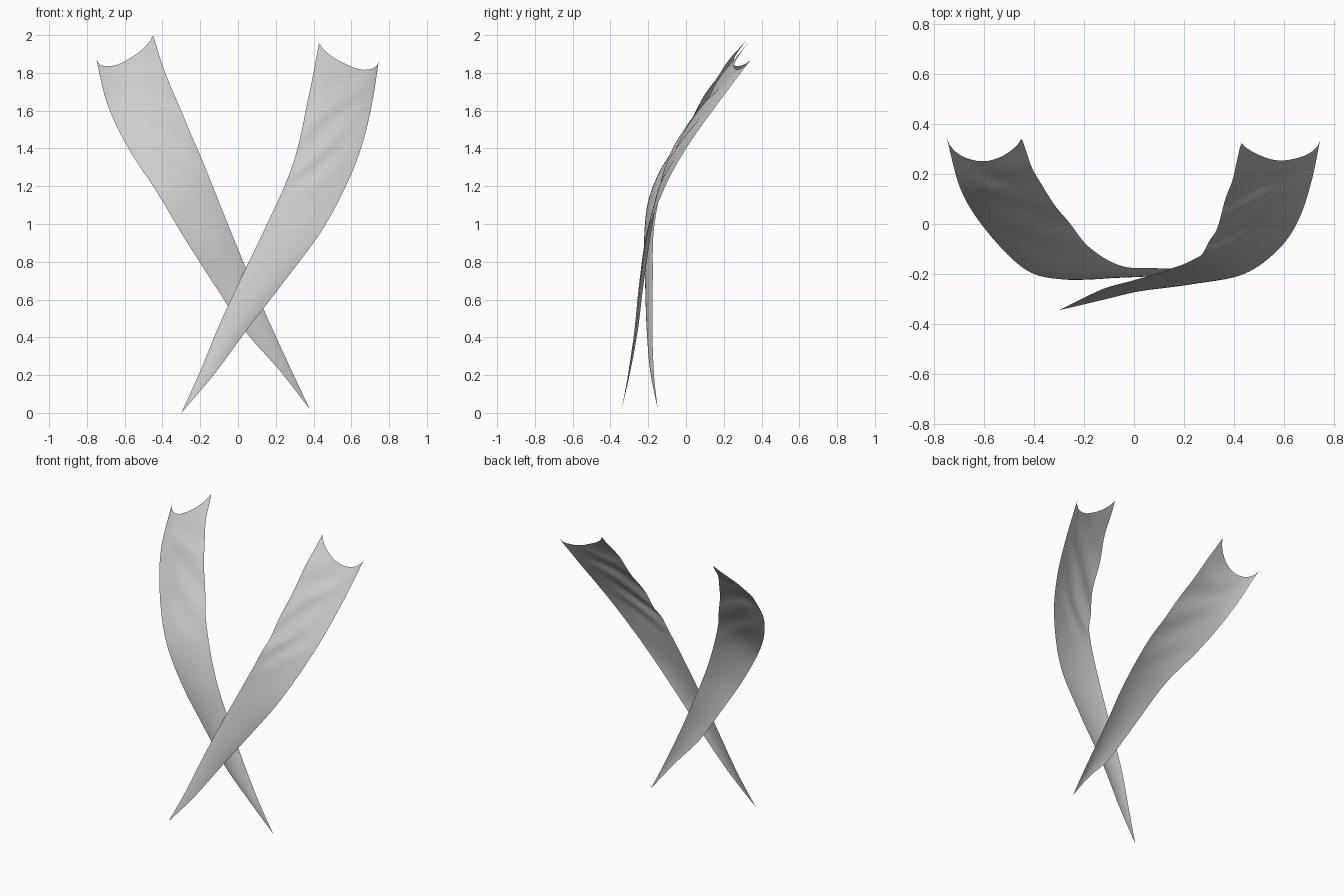
import bpy, math
from mathutils import Vector

if "Cube" in bpy.data.objects:
    bpy.data.objects.remove(bpy.data.objects["Cube"])

ROWS, COLS = 64, 20


def spline(pts, t):
    """Catmull-Rom point on a control polyline, t in 0..1."""
    p = [Vector(q) for q in pts]
    n = len(p) - 1
    i = min(int(t * n), n - 1)
    f = t * n - i
    a = p[i - 1] if i > 0 else 2 * p[0] - p[1]
    d = p[i + 2] if i + 2 <= n else 2 * p[n] - p[n - 1]
    b, c = p[i], p[i + 1]
    return 0.5 * (2 * b + (c - a) * f + (2 * a - 5 * b + 4 * c - d) * f * f
                  + (3 * b - a - 3 * c + d) * f ** 3)


def smooth(a, b, x):
    x = max(0.0, min(1.0, (x - a) / (b - a)))
    return x * x * (3 - 2 * x)


def sash(name, outer, inner, dip, folds, flip):
    """Cloth strip lofted between its two edges, bulged, folded, sagging at the top."""
    verts, faces = [], []
    for r in range(ROWS + 1):
        t = r / ROWS
        o, i = spline(outer, t), spline(inner, t)
        along = spline(outer, min(1, t + .01)) - spline(outer, max(0, t - .01))
        out = along.cross(i - o)
        out = out.normalized() if out.length > 1e-7 else Vector((0, -1, 0))
        if out.y > 0:
            out = -out
        for c in range(COLS + 1):
            s = c / COLS
            arch = 4 * s * (1 - s)
            p = o.lerp(i, s) + Vector(dip) * arch ** 0.7 * smooth(.8, 1, t)
            p += out * .014 * arch * smooth(0, .3, t)
            # diagonal folds gathering towards the inner edge
            wave = math.sin(46 * (t + .16 * s) + 2 * s)
            p += out * folds * wave * smooth(.1, .7, s) * smooth(.55, .72, t) * (1 - .5 * smooth(.9, 1, t))
            verts.append(p)
    w = COLS + 1
    for r in range(ROWS):
        for c in range(COLS):
            q = (r * w + c, r * w + c + 1, (r + 1) * w + c + 1, (r + 1) * w + c)
            faces.append(q[::-1] if flip else q)
    me = bpy.data.meshes.new(name)
    me.from_pydata(verts, [], faces)
    ob = bpy.data.objects.new(name, me)
    bpy.context.collection.objects.link(ob)
    for f in me.polygons:
        f.use_smooth = True
    return ob


# front sash: bottom left to top right
sash("front_sash",
     [(-.30, -.345, 0), (-.13, -.305, .20), (.04, -.265, .43), (.24, -.24, .69), (.44, -.20, .96),
      (.58, -.10, 1.22), (.66, .02, 1.43), (.71, .17, 1.64), (.745, .335, 1.86)],
     [(-.30, -.345, 0), (-.20, -.295, .22), (-.11, -.255, .44), (.0, -.225, .68), (.13, -.185, .95),
      (.25, -.135, 1.21), (.315, -.05, 1.40), (.375, .12, 1.68), (.43, .32, 1.96)],
     (.02, -.06, -.09), .008, True)

# rear sash: bottom right to top left
sash("rear_sash",
     [(.38, -.15, .02), (.22, -.19, .225), (.04, -.205, .43), (-.12, -.215, .67), (-.28, -.222, .92),
      (-.43, -.185, 1.17), (-.58, -.04, 1.40), (-.69, .13, 1.63), (-.75, .345, 1.87)],
     [(.38, -.15, .02), (.29, -.17, .21), (.18, -.178, .45), (.07, -.176, .70), (-.05, -.168, .99),
      (-.17, -.10, 1.29), (-.28, .03, 1.55), (-.385, .18, 1.80), (-.45, .34, 2.0)],
     (-.01, -.08, -.09), .004, False)
